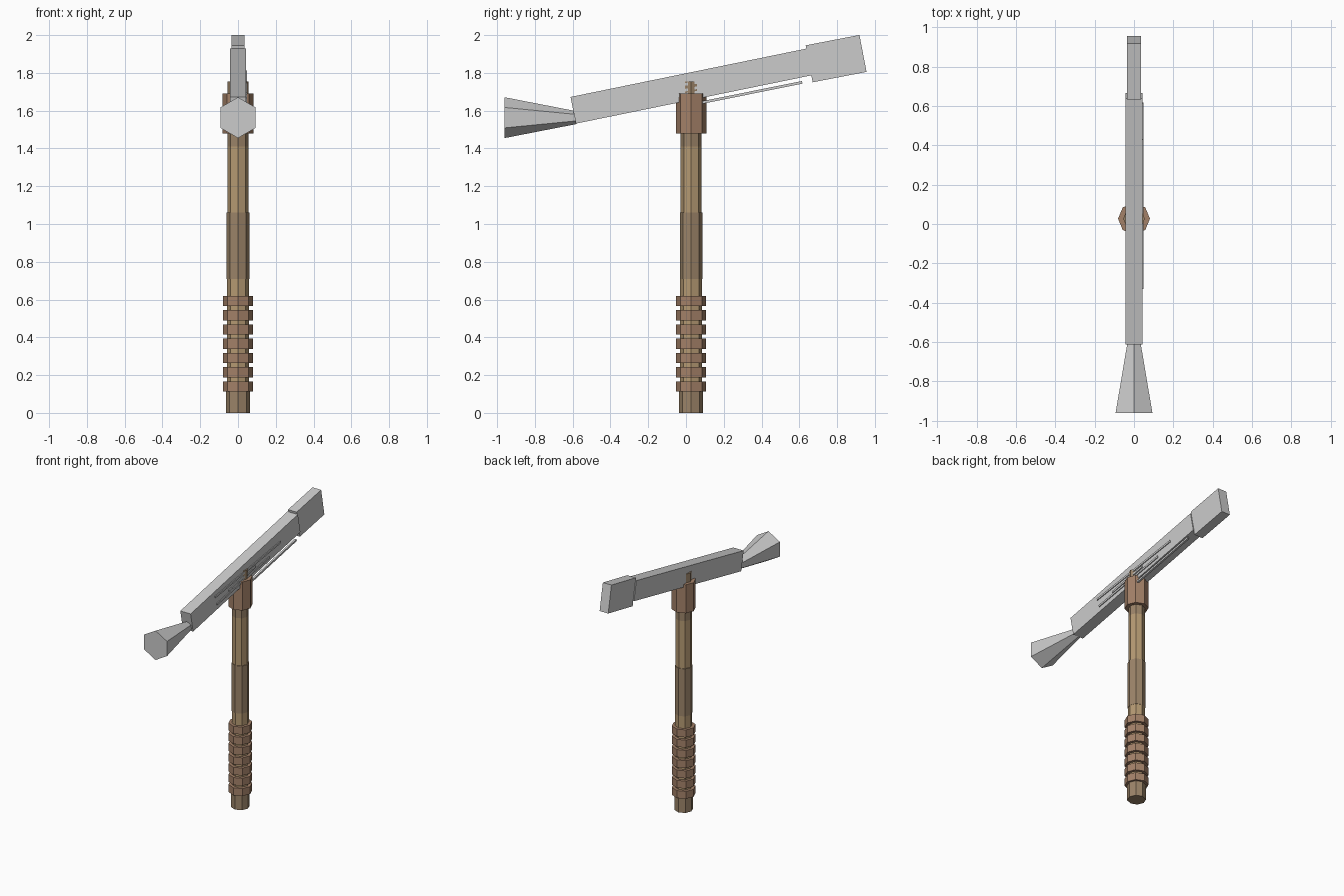
import bpy, bmesh, math
from mathutils import Matrix, Vector

if "Cube" in bpy.data.objects:
    bpy.data.objects.remove(bpy.data.objects["Cube"])

AXIS_Y = 0.027            # handle axis
TILT = math.atan2(0.255, 1.245)


def material(name, rgb):
    m = bpy.data.materials.new(name)
    m.diffuse_color = (*rgb, 1)
    m.use_nodes = True
    m.node_tree.nodes["Principled BSDF"].inputs["Base Color"].default_value = m.diffuse_color
    return m


TAN = material("tan_wood", (0.46, 0.32, 0.17))
BROWN = material("brown_wood", (0.33, 0.23, 0.14))
LEATHER = material("leather", (0.37, 0.22, 0.14))


def finish(bm, name, mat=None):
    me = bpy.data.meshes.new(name)
    bmesh.ops.recalc_face_normals(bm, faces=bm.faces)
    bm.to_mesh(me)
    bm.free()
    ob = bpy.data.objects.new(name, me)
    bpy.context.collection.objects.link(ob)
    if mat:
        me.materials.append(mat)
    return ob


def prism(name, z0, z1, r, mat):
    """Upright octagonal section of the handle."""
    bm = bmesh.new()
    bmesh.ops.create_cone(bm, cap_ends=True, segments=8, radius1=r, radius2=r, depth=z1 - z0,
                          matrix=Matrix.Translation((0, AXIS_Y, (z0 + z1) / 2)))
    return finish(bm, name, mat)


def tilted_box(name, start, end, height, x0, x1):
    """Box running along the tilted head; start and end are (y, z) on its centre line."""
    a, b = Vector((0, *start)), Vector((0, *end))
    mid = (a + b) / 2
    mid.x = (x0 + x1) / 2
    bm = bmesh.new()
    angle = math.atan2(b.z - a.z, b.y - a.y)
    bmesh.ops.create_cube(bm, size=1, matrix=Matrix.Translation(mid) @ Matrix.Rotation(angle, 4, 'X')
                          @ Matrix.Diagonal((x1 - x0, (b - a).length, height, 1)))
    return finish(bm, name)


# Handle
prism("handle_base", 0, 0.115, 0.063, BROWN)
prism("grip_core", 0.115, 0.71, 0.058, TAN)
prism("lower_shaft", 0.71, 1.06, 0.06, BROWN)
prism("upper_shaft", 1.06, 1.41, 0.055, TAN)
prism("shaft_top", 1.41, 1.755, 0.055, BROWN)
prism("collar", 1.48, 1.69, 0.081, LEATHER)
for i in range(7):
    z = 0.112 + i * 0.0755
    prism(f"grip_ring_{i + 1}", z, z + 0.055, 0.08, LEATHER)

# Tilted head
tilted_box("head_bar", (-0.597, 1.602), (0.652, 1.858), 0.144, -0.042, 0.042)
tilted_box("hammer_block", (0.652, 1.848), (0.937, 1.903), 0.199, -0.035, 0.035)

# Raised strips on the right side and the rod below
strips = [("strip_top", (-0.33, 1.69), (0.43, 1.805)),
          ("strip_middle", (-0.17, 1.675), (0.14, 1.738)),
          ("strip_bottom", (-0.31, 1.63), (0.30, 1.742)),
          ("lower_rod", (-0.02, 1.622), (0.615, 1.75))]
for name, a, b in strips:
    tilted_box(name, a, b, 0.014, 0.034, 0.048)

# Hexagonal flared spike
bm = bmesh.new()
bmesh.ops.create_cone(bm, cap_ends=True, segments=6, radius1=0.108, radius2=0.034, depth=0.38,
                      matrix=Matrix.Translation((0, -0.77, 1.563)) @ Matrix.Rotation(-math.pi / 2, 4, 'X'))
# Points of the hexagon face up and down
zs = [v.co.z for v in bm.verts]
if max(zs) - min(zs) < 0.2:
    bmesh.ops.rotate(bm, cent=(0, -0.77, 1.563), verts=bm.verts,
                     matrix=Matrix.Rotation(math.pi / 6, 3, 'Y'))
finish(bm, "flared_spike")
